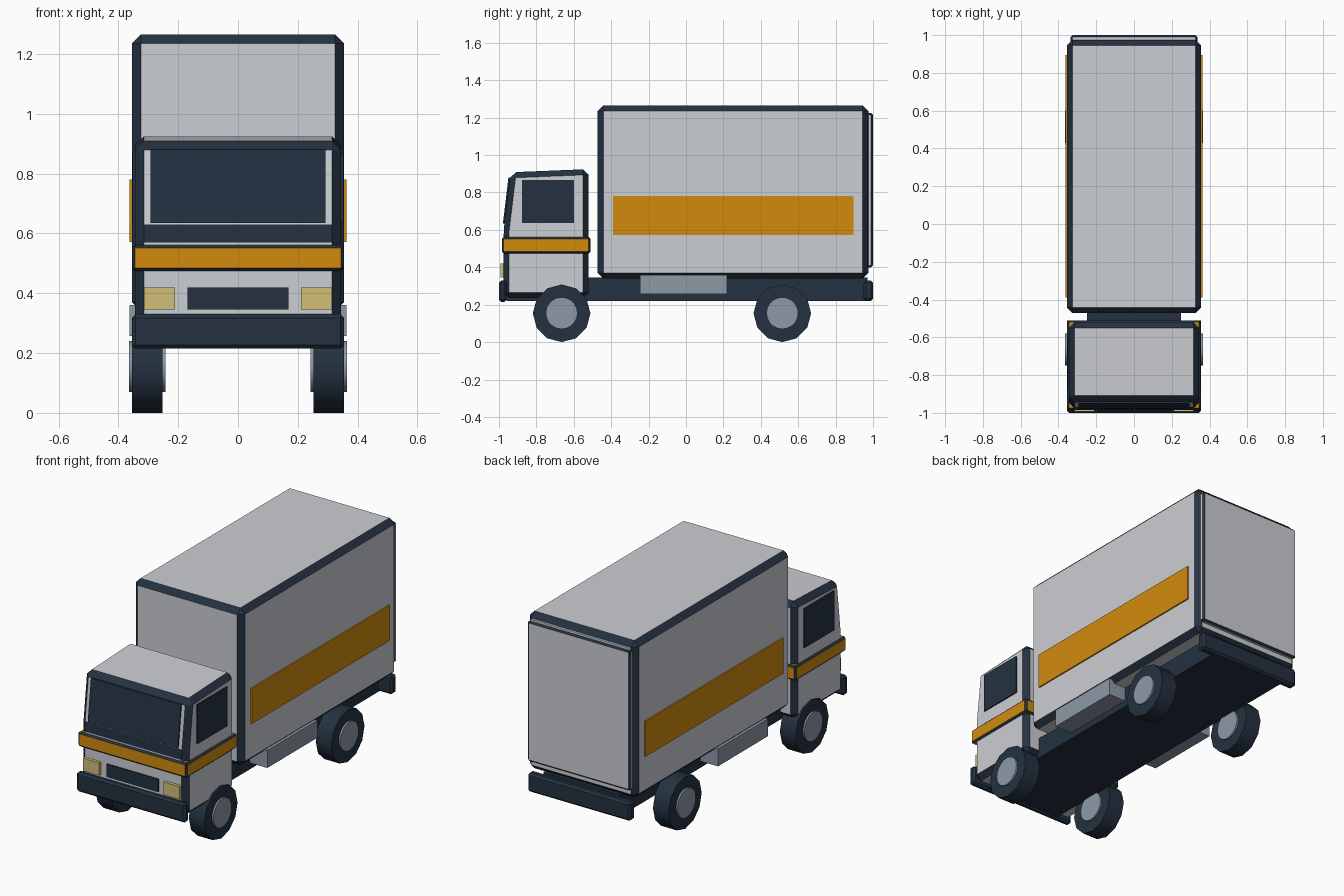
import bpy, bmesh, math
from mathutils import Matrix

if "Cube" in bpy.data.objects:
    bpy.data.objects.remove(bpy.data.objects["Cube"])


def material(name, rgb):
    m = bpy.data.materials.new(name)
    m.diffuse_color = (*rgb, 1)
    m.use_nodes = True
    m.node_tree.nodes["Principled BSDF"].inputs["Base Color"].default_value = m.diffuse_color
    return m


WHITE = material("light grey paint", (0.60, 0.62, 0.655))
NAVY = material("dark navy", (0.018, 0.031, 0.053))
AMBER = material("amber", (0.64, 0.26, 0.004))
STEEL = material("blue grey metal", (0.27, 0.32, 0.39))
CREAM = material("headlight cream", (0.64, 0.53, 0.18))


def finish(name, bm, mat, bevel=0, trim=NAVY):
    """Turn a bmesh into an object; bevelled edges take the trim colour."""
    bmesh.ops.recalc_face_normals(bm, faces=bm.faces)
    me = bpy.data.meshes.new(name)
    bm.to_mesh(me)
    bm.free()
    me.materials.append(mat)
    me.materials.append(trim)
    ob = bpy.data.objects.new(name, me)
    bpy.context.collection.objects.link(ob)
    if bevel:
        b = ob.modifiers.new("edge trim", 'BEVEL')
        b.width = bevel
        b.segments = 1
        b.limit_method = 'NONE'
        b.material = 1
    return ob


def box(name, x, y, z, mat, bevel=0):
    bm = bmesh.new()
    bmesh.ops.create_cube(bm, size=1)
    for v in bm.verts:
        for i, (lo, hi) in enumerate((x, y, z)):
            v.co[i] = lo if v.co[i] < 0 else hi
    return finish(name, bm, mat, bevel)


def extrude_x(name, profile, half, mat, bevel=0):
    """Extrude a (y, z) outline symmetrically along x."""
    bm = bmesh.new()
    face = bm.faces.new([bm.verts.new((-half, y, z)) for y, z in profile])
    ret = bmesh.ops.extrude_face_region(bm, geom=[face])
    for g in ret["geom"]:
        if isinstance(g, bmesh.types.BMVert):
            g.co.x = half
    return finish(name, bm, mat, bevel)


def disc(name, x, y, z, radius, width, sides, mat):
    bm = bmesh.new()
    bmesh.ops.create_cone(bm, cap_ends=True, segments=sides, radius1=radius,
                          radius2=radius, depth=width)
    bm.transform(Matrix.Translation((x, y, z)) @ Matrix.Rotation(math.pi / 2, 4, 'Y'))
    ob = finish(name, bm, mat)
    bpy.ops.object.select_all(action='DESELECT')
    bpy.context.view_layer.objects.active = ob
    ob.select_set(True)
    bpy.ops.object.shade_smooth_by_angle(angle=math.radians(40))


# Chassis and bumpers
box("chassis", (-0.25, 0.25), (-0.96, 0.97), (0.22, 0.345), NAVY)
box("front_bumper", (-0.355, 0.355), (-1.0, -0.96), (0.215, 0.33), NAVY, 0.012)
box("rear_bumper", (-0.335, 0.335), (0.95, 1.0), (0.22, 0.33), NAVY, 0.012)

# Cargo box with rear door
box("cargo_box", (-0.355, 0.355), (-0.472, 0.975), (0.34, 1.265), WHITE, 0.03)
box("rear_door", (-0.335, 0.335), (0.965, 1.0), (0.40, 1.225), WHITE, 0.01)

# Cab with raked windscreen, and its belt stripe
extrude_x("cab", [(-0.975, 0.235), (-0.975, 0.6), (-0.938, 0.908),
                  (-0.52, 0.925), (-0.52, 0.235)], 0.345, WHITE, 0.03)
box("cab_belt", (-0.355, 0.355), (-0.985, -0.51), (0.475, 0.562), AMBER, 0.01)


# Windscreen plate lying on the raked front plane
def rake(z):
    return -0.975 + (z - 0.6) * 0.037 / 0.308


extrude_x("windscreen", [(rake(0.635) - 0.008, 0.635), (rake(0.88) - 0.008, 0.88),
                         (rake(0.88) + 0.001, 0.88), (rake(0.635) + 0.001, 0.635)],
          0.293, NAVY)

# Front details
box("grille", (-0.168, 0.168), (-0.983, -0.974), (0.345, 0.42), NAVY)

# Parts mirrored left and right
for s, side in ((-1, "left"), (1, "right")):
    def span(a, b):
        return tuple(sorted((s * a, s * b)))

    box(f"headlight_{side}", span(0.21, 0.315), (-0.993, -0.97), (0.345, 0.42), CREAM)
    box(f"side_window_{side}", span(0.344, 0.352), (-0.877, -0.6), (0.637, 0.868), NAVY)
    box(f"cargo_stripe_{side}", span(0.354, 0.363), (-0.39, 0.895), (0.572, 0.78), AMBER)
    box(f"side_tank_{side}", span(0.22, 0.362), (-0.245, 0.22), (0.257, 0.36), STEEL)
    for y, end in ((-0.665, "front"), (0.515, "rear")):
        disc(f"{end}_tire_{side}", s * 0.304, y, 0.154, 0.154, 0.102, 12, NAVY)
        disc(f"{end}_hub_{side}", s * 0.304, y, 0.155, 0.085, 0.122, 20, STEEL)
